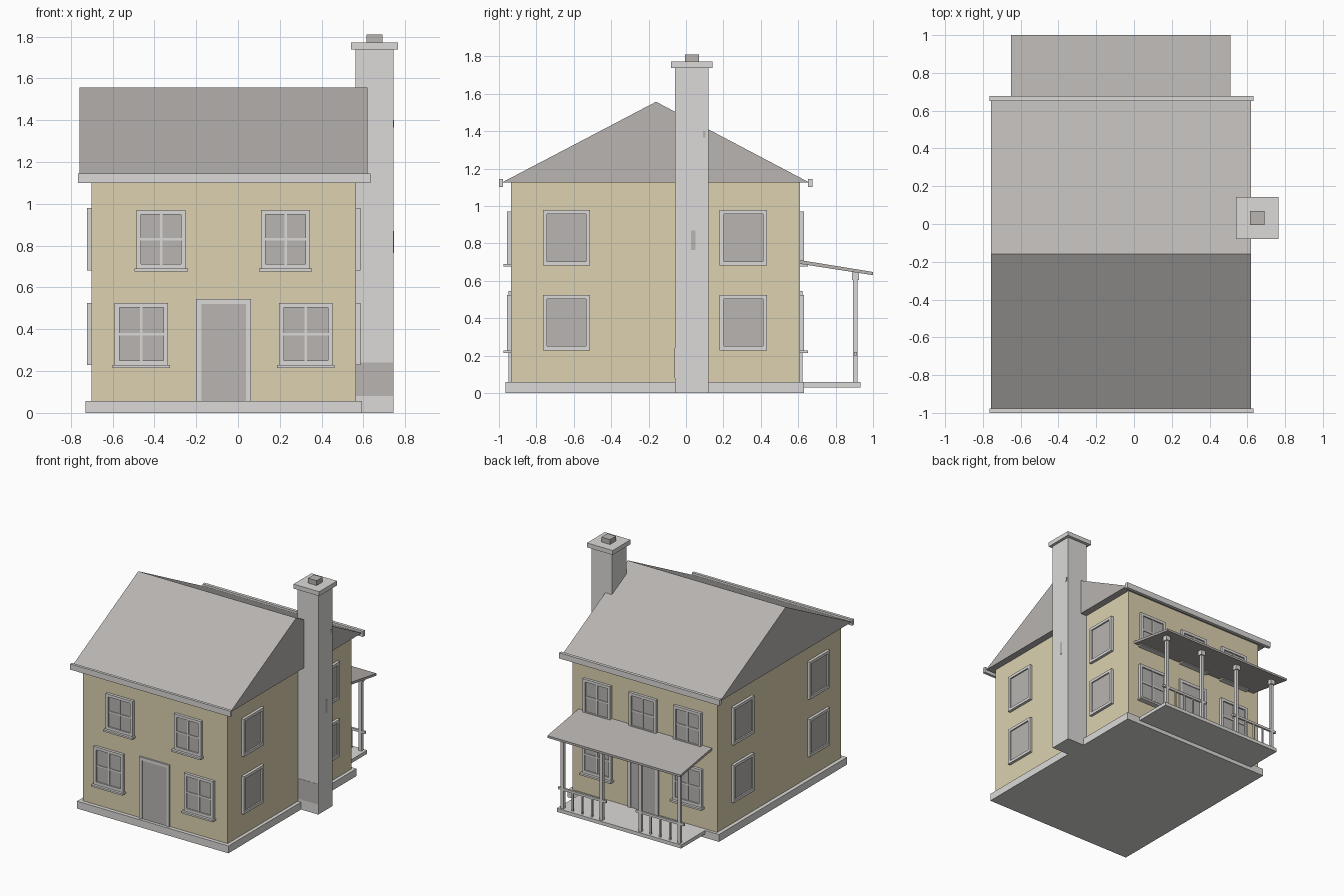
import bpy, bmesh

if "Cube" in bpy.data.objects:
    bpy.data.objects.remove(bpy.data.objects["Cube"])


def material(name, hex_color):
    m = bpy.data.materials.new(name)
    lin = [(int(hex_color[i:i + 2], 16) / 255) ** 2.2 for i in (0, 2, 4)]
    m.diffuse_color = (*lin, 1)
    m.use_nodes = True
    m.node_tree.nodes["Principled BSDF"].inputs["Base Color"].default_value = m.diffuse_color
    return m


WALL = material("cream_wall", "DBD0AE")
TRIM = material("pale_trim", "DAD9D7")
GRAY = material("warm_gray", "B7B3B0")


def finish(name, bm, mats):
    bmesh.ops.recalc_face_normals(bm, faces=bm.faces)
    me = bpy.data.meshes.new(name)
    bm.to_mesh(me)
    bm.free()
    for m in mats:
        me.materials.append(m)
    ob = bpy.data.objects.new(name, me)
    bpy.context.collection.objects.link(ob)
    return ob


def add_box(bm, a, b, index=0):
    """Box between two opposite corners."""
    lo = [min(p, q) for p, q in zip(a, b)]
    hi = [max(p, q) for p, q in zip(a, b)]
    verts = bmesh.ops.create_cube(bm, size=1)["verts"]
    for v in verts:
        v.co = [hi[i] if v.co[i] > 0 else lo[i] for i in range(3)]
    for f in {f for v in verts for f in v.link_faces}:
        f.material_index = index


def boxes(name, mat, *corner_pairs):
    bm = bmesh.new()
    for a, b in corner_pairs:
        add_box(bm, a, b)
    return finish(name, bm, [mat])


def prism(name, mat, profile, x0, x1):
    """Extrude a (y, z) profile along x."""
    bm = bmesh.new()
    face = bm.faces.new([bm.verts.new((x0, y, z)) for y, z in profile])
    res = bmesh.ops.extrude_face_region(bm, geom=[face])
    moved = [g for g in res["geom"] if isinstance(g, bmesh.types.BMVert)]
    bmesh.ops.translate(bm, verts=moved, vec=(x1 - x0, 0, 0))
    return finish(name, bm, [mat])


X0, X1, Y0, Y1 = -0.70, 0.565, -0.935, 0.61

# wall mapping: (along, out, up) to world
SIDES = {
    "front": lambda u, d, z: (u, Y0 - d, z),
    "back": lambda u, d, z: (u, Y1 + d, z),
    "left": lambda u, d, z: (X0 - d, u, z),
    "right": lambda u, d, z: (X1 + d, u, z),
}


def opening(name, side, u0, u1, z0, z1, rim=0.022, depth=0.022, panes=False,
            sill=False, door=False):
    """Framed window or door on a wall: frame, glass, bars, sill."""
    P = SIDES[side]
    bm = bmesh.new()

    def add(ua, ub, da, db, za, zb, index=0):
        add_box(bm, P(ua, da, za), P(ub, db, zb), index)

    bottom = z0 if door else z0 + rim
    add(u0, u0 + rim, -0.01, depth, z0, z1)
    add(u1 - rim, u1, -0.01, depth, z0, z1)
    add(u0 + rim, u1 - rim, -0.01, depth, z1 - rim, z1)
    if not door:
        add(u0 + rim, u1 - rim, -0.01, depth, z0, bottom)
    add(u0 + rim, u1 - rim, -0.01, depth * 0.5, bottom, z1 - rim, 1)
    if panes:
        uc, zc, w = (u0 + u1) / 2, (z0 + z1) / 2, 0.006
        add(uc - w, uc + w, 0, depth * 0.8, bottom, z1 - rim)
        add(u0 + rim, u1 - rim, 0, depth * 0.78, zc - w, zc + w)
    if sill:
        add(u0 - 0.01, u1 + 0.01, -0.01, 0.042, z0 - 0.014, z0)
    finish(name, bm, [TRIM, GRAY])


# house body, foundation and roof
boxes("house_walls", WALL, ((X0, Y0, 0.05), (X1, Y1, 1.13)))
boxes("foundation", TRIM, ((-0.73, -0.965, 0), (0.592, 0.632, 0.058)))
prism("main_roof", GRAY, [(-0.985, 1.125), (0.66, 1.125), (-0.16, 1.557)], -0.758, 0.62)
boxes("gutters", TRIM,
      ((-0.765, -1.0, 1.1), (0.633, -0.978, 1.145)),
      ((-0.765, 0.652, 1.1), (0.633, 0.677, 1.145)))

# chimney
boxes("chimney_stack", TRIM, ((0.562, -0.06, 0), (0.743, 0.12, 1.74)))
boxes("chimney_cap", TRIM, ((0.54, -0.08, 1.737), (0.765, 0.143, 1.772)))
boxes("chimney_flue", GRAY, ((0.614, -0.005, 1.765), (0.69, 0.07, 1.81)))
boxes("chimney_stains", GRAY,
      ((0.564, -0.062, 0.08), (0.742, -0.058, 0.24)),
      ((0.74, 0.028, 0.765), (0.745, 0.05, 0.87)),
      ((0.74, 0.09, 1.365), (0.745, 0.105, 1.4)))

# front windows and door
for i, u in enumerate((-0.485, 0.11)):
    opening(f"front_upper_window_{i}", "front", u, u + 0.235, 0.69, 0.97, panes=True, sill=True)
for i, u in enumerate((-0.59, 0.197)):
    opening(f"front_lower_window_{i}", "front", u, u + 0.255, 0.228, 0.525, panes=True, sill=True)
opening("front_door", "front", -0.2, 0.063, 0.055, 0.545, depth=0.013, rim=0.025, door=True)

# back windows and door
for i, u in enumerate((-0.45, -0.06, 0.34)):
    opening(f"back_upper_window_{i}", "back", u - 0.12, u + 0.12, 0.69, 0.97, panes=True, sill=True)
for i, u in enumerate((-0.45, 0.34)):
    opening(f"back_lower_window_{i}", "back", u - 0.127, u + 0.127, 0.228, 0.525, panes=True, sill=True)
opening("back_door", "back", -0.19, 0.073, 0.055, 0.545, depth=0.013, rim=0.025, door=True)

# side windows
for side in ("left", "right"):
    for row, z in (("lower", 0.228), ("upper", 0.682)):
        for i, u in enumerate((-0.765, 0.18)):
            opening(f"{side}_{row}_window_{i}", side, u, u + 0.253, z, z + 0.297)

# back porch: deck, sloped roof, posts with caps
boxes("porch_deck", TRIM, ((-0.61, 0.6, 0.03), (0.475, 0.932, 0.058)))
prism("porch_roof", GRAY,
      [(0.60, 0.692), (1.0, 0.63), (1.0, 0.647), (0.60, 0.712)], -0.652, 0.51)
posts = (-0.58, -0.24, 0.10, 0.44)
for i, x in enumerate(posts):
    boxes(f"porch_post_{i}", TRIM,
          ((x - 0.012, 0.893, 0.055), (x + 0.012, 0.917, 0.61)),
          ((x - 0.02, 0.888, 0.605), (x + 0.02, 0.926, 0.645)))

# railings on the two outer bays, middle bay open
for name, a, b in (("left", posts[0], posts[1]), ("right", posts[2], posts[3])):
    parts = [((a - 0.04, 0.897, 0.2), (b + 0.04, 0.913, 0.218))]
    for k in (1, 2, 3):
        x = a + (b - a) * k / 4
        parts.append(((x - 0.006, 0.899, 0.055), (x + 0.006, 0.911, 0.205)))
    boxes(f"porch_railing_{name}", TRIM, *parts)
